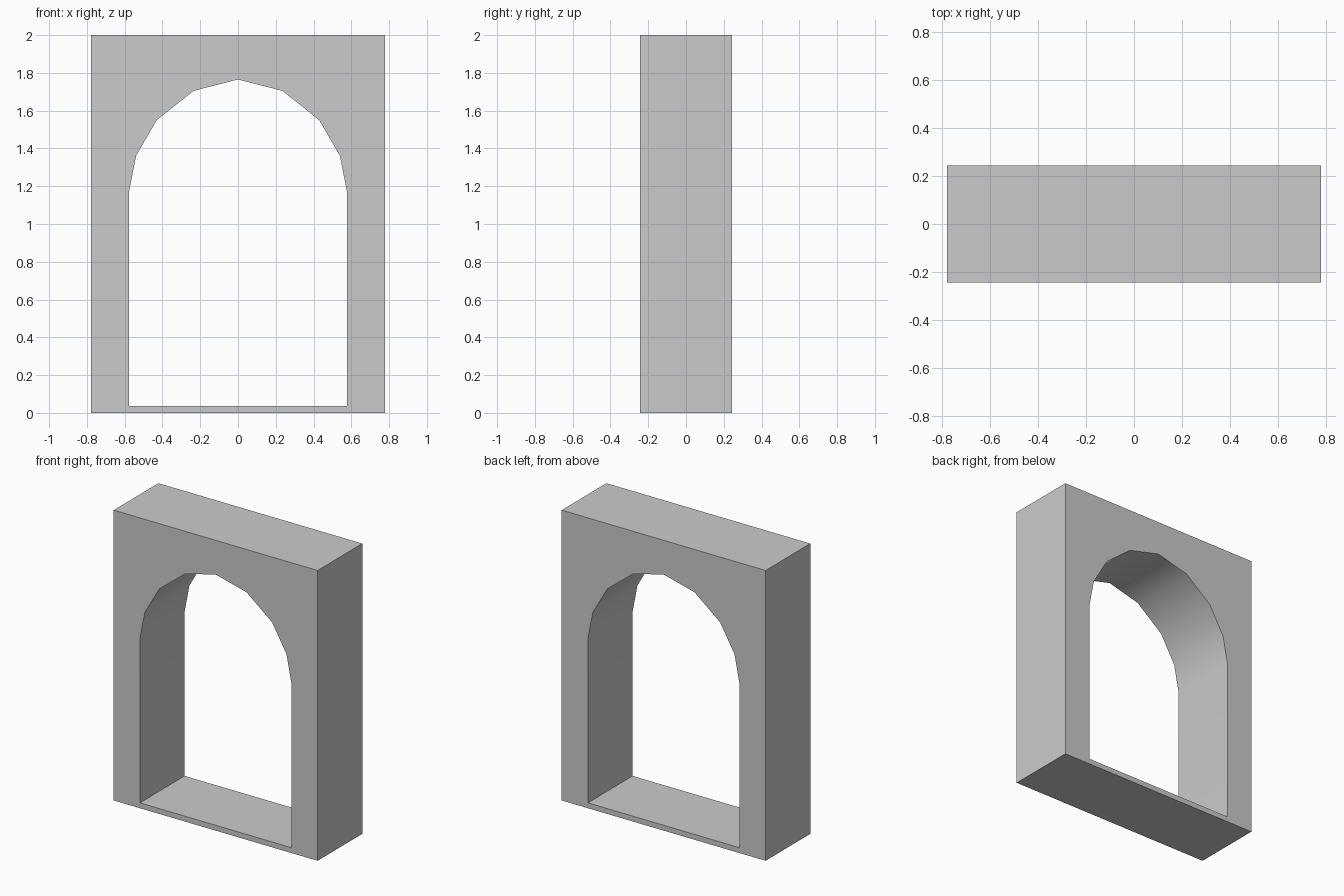
import bpy, bmesh, math

if "Cube" in bpy.data.objects:
    bpy.data.objects.remove(bpy.data.objects["Cube"])

HALF_W, HALF_D, HEIGHT, SILL = 0.777, 0.243, 2.0, 0.037

# Right half of the arched opening, from sill to apex
opening = [(0, SILL), (0.577, SILL), (0.577, 1.17), (0.54, 1.36),
           (0.43, 1.55), (0.235, 1.705), (0, 1.765)]
# Half of the wall outline, from top centre to bottom centre
outline = [(0, HEIGHT), (HALF_W, HEIGHT), (HALF_W, 0), (0, 0)]

bm = bmesh.new()
for side in (1, -1):
    profile = opening + outline
    front = [bm.verts.new((side * x, -HALF_D, z)) for x, z in profile]
    back = [bm.verts.new((side * x, HALF_D, z)) for x, z in profile]
    bm.faces.new(front)
    bm.faces.new(back)
    # Walls along the profile, leaving the centre seam open
    for i in range(len(profile) - 1):
        if profile[i][0] or profile[i + 1][0]:
            bm.faces.new((front[i], front[i + 1], back[i + 1], back[i]))

# Join the halves and clear the seam from flat surfaces
bmesh.ops.remove_doubles(bm, verts=bm.verts[:], dist=1e-4)
bmesh.ops.recalc_face_normals(bm, faces=bm.faces[:])
seam = [e for e in bm.edges if all(abs(v.co.x) < 1e-5 for v in e.verts)
        and abs(e.verts[0].co.y - e.verts[1].co.y) > 0.1
        and e.calc_face_angle(1) < 0.01]
bmesh.ops.dissolve_edges(bm, edges=seam, use_verts=False)

mesh = bpy.data.meshes.new("arched_doorway")
bm.to_mesh(mesh)
bm.free()
doorway = bpy.data.objects.new("arched_doorway", mesh)
bpy.context.collection.objects.link(doorway)

# Smooth inner arch, crisp block edges
bpy.context.view_layer.objects.active = doorway
doorway.select_set(True)
bpy.ops.object.shade_smooth_by_angle(angle=math.radians(35))
